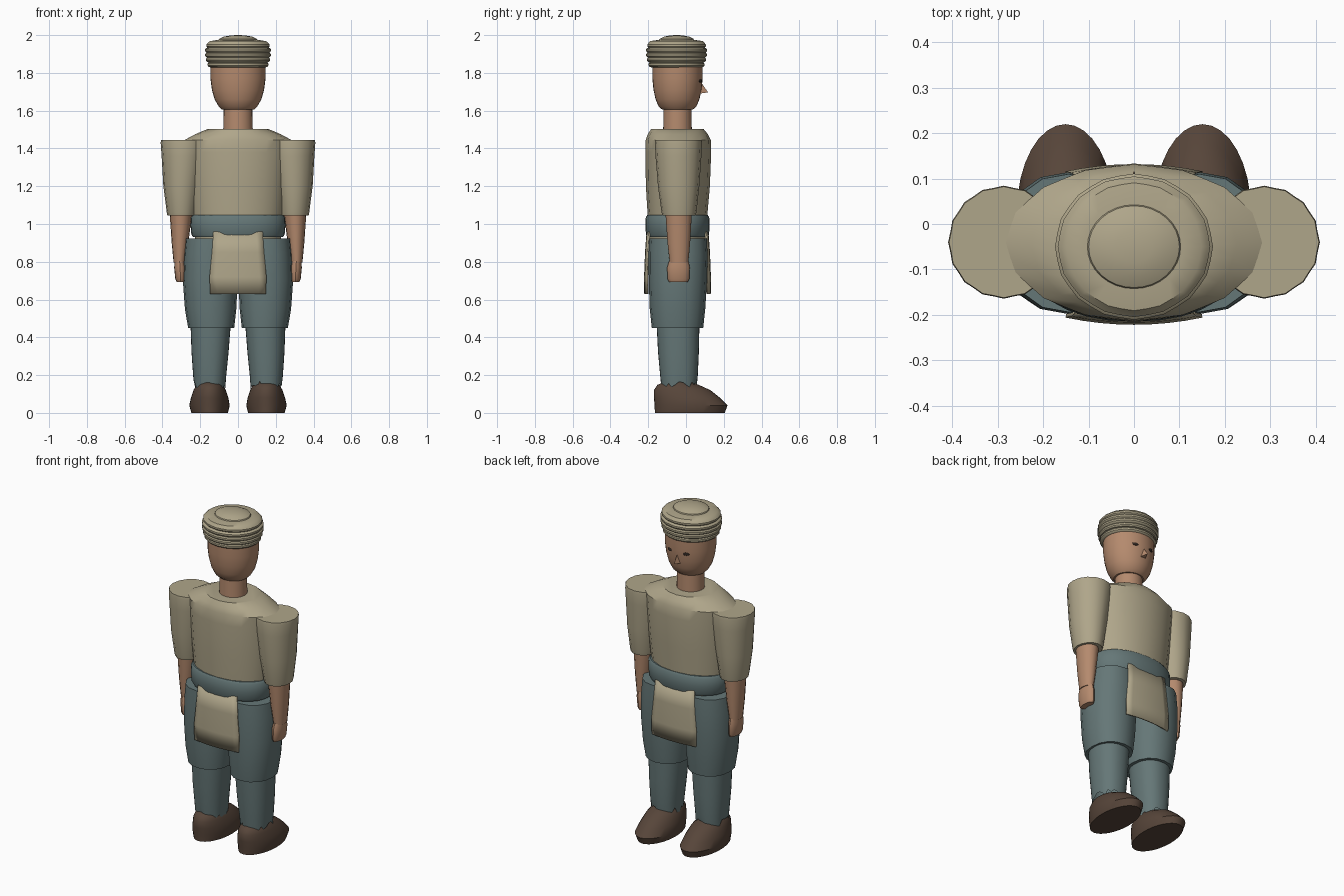
import bpy, bmesh, math, random
from mathutils import Vector, Matrix

random.seed(4)


def material(name, rgb):
    m = bpy.data.materials.new(name)
    m.diffuse_color = (*rgb, 1)
    return m


LINEN = material("linen beige", (0.43, 0.38, 0.255))
SKIN = material("warm skin", (0.46, 0.255, 0.155))
TEAL = material("grey teal cloth", (0.13, 0.185, 0.185))
LEATHER = material("dark brown leather", (0.095, 0.06, 0.042))
DARK = material("eye dark", (0.03, 0.02, 0.015))


def finish(name, bm, mat):
    bmesh.ops.recalc_face_normals(bm, faces=bm.faces)
    me = bpy.data.meshes.new(name)
    bm.to_mesh(me)
    bm.free()
    me.materials.append(mat)
    ob = bpy.data.objects.new(name, me)
    bpy.context.collection.objects.link(ob)
    return ob


def loft(name, rings, mat, n=24, power=1.0, lobes=0, flute=0.0, jag=0.0, caps=True):
    """Skin oval rings (z, cx, cy, rx, ry); power < 1 makes them boxier."""
    bm = bmesh.new()
    loops = []
    for k, (z, cx, cy, rx, ry) in enumerate(rings):
        loop = []
        for i in range(n):
            a = 2 * math.pi * i / n
            c, s = math.cos(a), math.sin(a)
            f = 1 + flute * math.cos(lobes * a)
            x = math.copysign(abs(c) ** power, c) * rx * f
            y = math.copysign(abs(s) ** power, s) * ry * f
            dz = random.uniform(-jag, jag) if jag and k == 0 else 0
            loop.append(bm.verts.new((cx + x, cy + y, z + dz)))
        loops.append(loop)
    for lo, hi in zip(loops, loops[1:]):
        for i in range(n):
            j = (i + 1) % n
            bm.faces.new((lo[i], lo[j], hi[j], hi[i]))
    if caps:
        bm.faces.new(loops[0][::-1])
        bm.faces.new(loops[-1])
    return finish(name, bm, mat)


Y = -0.045  # body axis

# Head and neck
loft("neck", [(1.47, 0, Y, 0.079, 0.076), (1.63, 0, Y, 0.075, 0.074)], SKIN)
loft("head", [(1.605, 0, Y, 0.085, 0.08), (1.622, 0, Y, 0.102, 0.1),
              (1.66, 0, Y, 0.124, 0.116), (1.71, 0, Y, 0.138, 0.127),
              (1.77, 0, Y, 0.146, 0.133), (1.85, 0, Y, 0.146, 0.133)], SKIN, 32)

# Wrapped turban: stacked rolls, rounded shoulder, low dome
rolls = [(1.828, 0, Y - 0.005, 0.14, 0.13)]
for i in range(5):
    z, w = 1.832 + i * 0.0255, (0.16, 0.168, 0.173, 0.173, 0.167)[i]
    for dz, d in ((0, -0.006), (0.007, 0), (0.017, 0), (0.0235, -0.006)):
        rolls.append((z + dz, 0, Y - 0.005, w + d, w + d - 0.013))
rolls += [(1.968, 0, Y - 0.005, 0.148, 0.14), (1.974, 0, Y - 0.005, 0.11, 0.1)]
loft("turban_wrap", rolls, LINEN, 32, lobes=16, flute=0.006)
loft("turban_crown", [(1.965, 0, Y - 0.005, 0.107, 0.096), (1.98, 0, Y - 0.005, 0.1, 0.09),
                      (1.992, 0, Y - 0.005, 0.075, 0.066),
                      (1.998, 0, Y - 0.005, 0.04, 0.036),
                      (2.0, 0, Y - 0.005, 0.012, 0.01)], LINEN, 32)

# Nose wedge
bm = bmesh.new()
v = [bm.verts.new(p) for p in ((0, 0.08, 1.75), (-0.02, 0.068, 1.69),
                               (0.02, 0.068, 1.69), (0, 0.117, 1.697))]
for f in ((0, 1, 3), (0, 3, 2), (1, 2, 3), (0, 2, 1)):
    bm.faces.new([v[i] for i in f])
finish("nose", bm, SKIN)

# Torso with sloping shoulders
loft("tunic_body", [(0.91, 0, Y, 0.225, 0.15), (1.05, 0, Y, 0.24, 0.157),
                    (1.2, 0, -0.043, 0.255, 0.168), (1.38, 0, -0.041, 0.272, 0.173),
                    (1.445, 0, -0.041, 0.28, 0.171), (1.475, 0, -0.043, 0.225, 0.158),
                    (1.503, 0, -0.046, 0.16, 0.138)], LINEN, 32, lobes=16, flute=0.008)
loft("waist_sash", [(0.93, 0, Y, 0.238, 0.16), (0.945, 0, Y, 0.247, 0.167),
                    (0.99, 0, Y, 0.251, 0.17), (1.035, 0, Y, 0.249, 0.168),
                    (1.047, 0, Y, 0.24, 0.16)], TEAL, 32, power=0.9)

# Hanging cloth panels, front and back
for name, side in (("front_apron", 1), ("back_apron", -1)):
    bm = bmesh.new()
    rows = []
    for z, w, out in ((0.96, 0.13, 0.16), (0.85, 0.137, 0.168),
                      (0.72, 0.15, 0.173), (0.63, 0.147, 0.172)):
        row = []
        for i in range(9):
            x = w * (i / 4 - 1)
            row.append(bm.verts.new((x, Y + side * (out - 0.7 * x * x), z)))
        rows.append(row)
    for a, b in zip(rows, rows[1:]):
        for i in range(8):
            bm.faces.new((a[i], a[i + 1], b[i + 1], b[i]))
    ob = finish(name, bm, LINEN)
    mod = ob.modifiers.new("thickness", "SOLIDIFY")
    mod.thickness, mod.offset = 0.008, 0

# Mirrored parts
for side, s in (("left", -1), ("right", 1)):
    # Eye, laid on the face surface
    bm = bmesh.new()
    bmesh.ops.create_uvsphere(bm, u_segments=12, v_segments=8, radius=1)
    bmesh.ops.transform(bm, verts=bm.verts, matrix=(
        Matrix.Translation((s * 0.055, 0.077, 1.757)) @ Matrix.Rotation(-s * 0.4, 4, "Z")
        @ Matrix.Diagonal((0.018, 0.005, 0.009, 1))))
    finish(side + "_eye", bm, DARK)

    # Arm
    loft(side + "_sleeve", [(1.045, s * 0.299, -0.037, 0.074, 0.087),
                            (1.06, s * 0.299, -0.037, 0.077, 0.091),
                            (1.2, s * 0.297, -0.039, 0.097, 0.108),
                            (1.36, s * 0.289, -0.04, 0.114, 0.12),
                            (1.43, s * 0.287, -0.04, 0.121, 0.123),
                            (1.445, s * 0.287, -0.04, 0.119, 0.121)],
         LINEN, 32, lobes=16, flute=0.012)
    loft(side + "_forearm", [(0.795, s * 0.31, -0.037, 0.031, 0.049),
                             (0.9, s * 0.307, -0.038, 0.044, 0.06),
                             (1.06, s * 0.302, -0.039, 0.06, 0.07)], SKIN, 16)
    loft(side + "_hand", [(0.693, s * 0.303, -0.04, 0.022, 0.05),
                          (0.71, s * 0.304, -0.04, 0.028, 0.058),
                          (0.77, s * 0.307, -0.04, 0.031, 0.06),
                          (0.803, s * 0.309, -0.038, 0.026, 0.052)], SKIN, 16)

    # Baggy breeches and ragged lower trouser leg
    loft(side + "_breeches", [(0.45, s * 0.142, -0.045, 0.122, 0.136),
                              (0.55, s * 0.145, -0.045, 0.136, 0.147),
                              (0.7, s * 0.147, -0.043, 0.145, 0.154),
                              (0.84, s * 0.146, -0.042, 0.141, 0.156),
                              (0.922, s * 0.144, -0.042, 0.136, 0.152)],
         TEAL, 16, power=0.9)
    loft(side + "_trouser_leg", [(0.145, s * 0.15, -0.037, 0.083, 0.094),
                                 (0.19, s * 0.15, -0.037, 0.087, 0.099),
                                 (0.32, s * 0.148, -0.04, 0.098, 0.108),
                                 (0.46, s * 0.145, -0.042, 0.106, 0.113)],
         TEAL, 32, power=0.9, jag=0.022, caps=False)

    # Shoe with low pointed toe
    loft(side + "_shoe", [(0, s * 0.15, 0.02, 0.097, 0.185),
                          (0.04, s * 0.151, 0.027, 0.107, 0.193),
                          (0.08, s * 0.15, 0.005, 0.099, 0.175),
                          (0.12, s * 0.15, -0.02, 0.086, 0.15),
                          (0.148, s * 0.15, -0.042, 0.07, 0.11),
                          (0.165, s * 0.15, -0.045, 0.05, 0.07)], LEATHER, 32)

# Smooth shading with crisp edges
for ob in bpy.context.scene.objects:
    ob.select_set(True)
    bpy.context.view_layer.objects.active = ob
bpy.ops.object.shade_smooth_by_angle(angle=math.radians(35))
